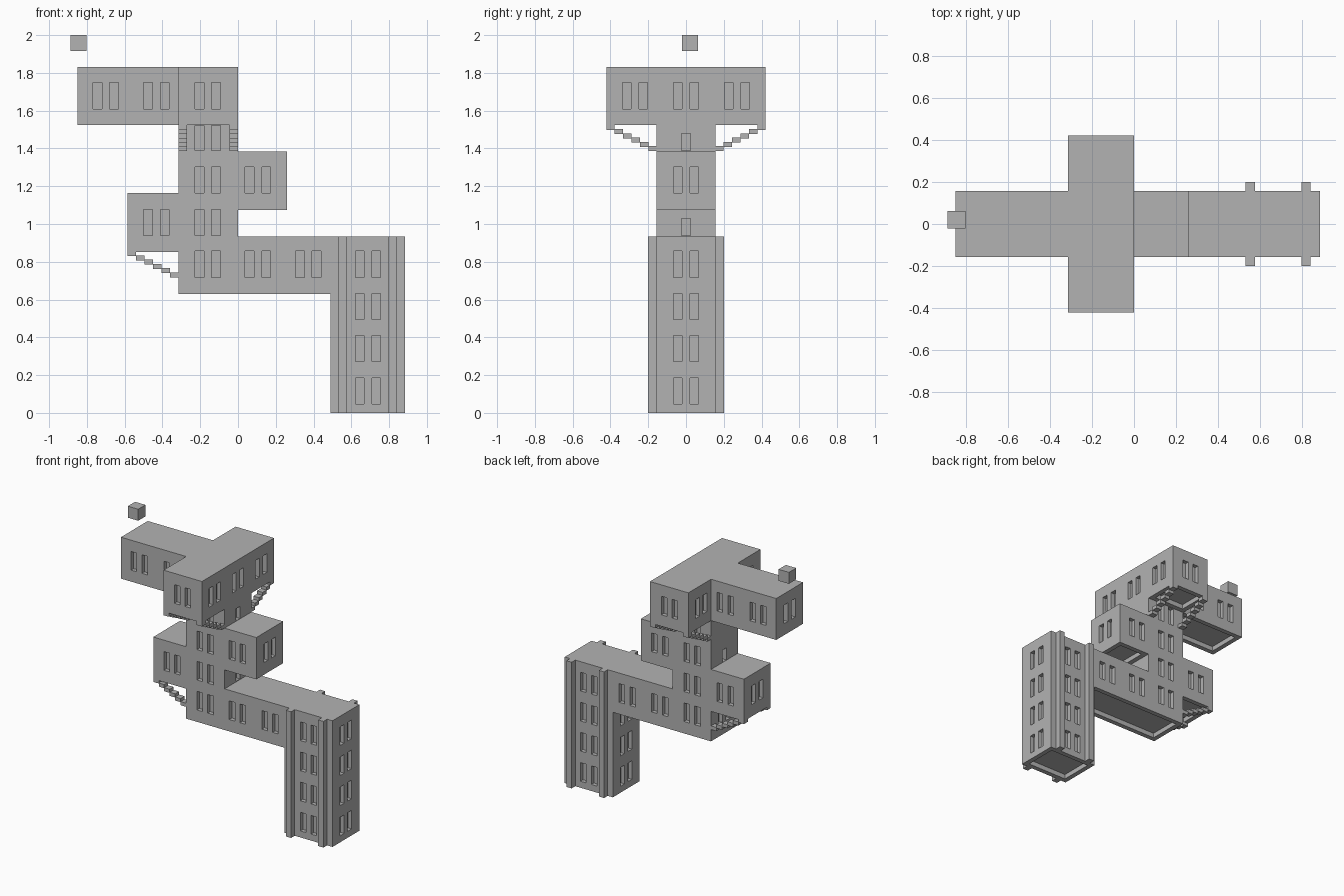
import bpy, bmesh
from mathutils import Matrix, Vector

if "Cube" in bpy.data.objects:
    bpy.data.objects.remove(bpy.data.objects["Cube"], do_unlink=True)

stone = bpy.data.materials.new("plain grey stone")
stone.use_nodes = True
GREY = (0.45, 0.45, 0.45, 1)
stone.diffuse_color = GREY
stone.node_tree.nodes["Principled BSDF"].inputs["Base Color"].default_value = GREY

HALF = 0.157        # half depth of the main wings
DEPTH = 0.03        # depth of window and door niches
WIN_W, WIN_H, GAP = 0.046, 0.138, 0.044


def make(name, boxes):
    """One mesh object from (x0, x1, y0, y1, z0, z1) boxes."""
    bm = bmesh.new()
    for x0, x1, y0, y1, z0, z1 in boxes:
        mid = Vector((x0 + x1, y0 + y1, z0 + z1)) / 2
        size = Matrix.Diagonal((x1 - x0, y1 - y0, z1 - z0, 1))
        bmesh.ops.create_cube(bm, size=1, matrix=Matrix.Translation(mid) @ size)
    mesh = bpy.data.meshes.new(name)
    bm.to_mesh(mesh)
    bm.free()
    mesh.materials.append(stone)
    obj = bpy.data.objects.new(name, mesh)
    bpy.context.collection.objects.link(obj)
    return obj


def niche(face, wall, along, z, width=WIN_W, height=WIN_H):
    """Cutter box pushed into the wall on the face 'x+', 'x-', 'y+' or 'y-'."""
    sign = 1 if face[1] == "+" else -1
    across = sorted((wall - sign * DEPTH, wall + sign * 0.02))
    run = [along - width / 2, along + width / 2]
    xy = across + run if face[0] == "x" else run + across
    return (*xy, z, z + height)


def pair(face, wall, along, z, height=WIN_H):
    return [niche(face, wall, along + s * GAP, z, height=height) for s in (-1, 1)]


def both(wall, along, z, height=WIN_H):
    """Window pairs on the front and the back."""
    return pair("y-", -wall, along, z, height) + pair("y+", wall, along, z, height)


def door(face, wall, z):
    return [niche(face, wall, 0, z, height=0.09)]


def hollow(x0, x1, y0, y1, z, rim=0.035, deep=0.035):
    """Recess under an overhanging floor."""
    return [(x0 + rim, x1 - rim, y0 + rim, y1 - rim, z - 0.02, z + deep)]


def carve(name, box, cuts):
    obj = make(name, [box])
    cutter = make(name + "_cutter", cuts)
    cutter.hide_render = True
    mod = obj.modifiers.new("niches", "BOOLEAN")
    mod.operation, mod.solver, mod.object = "DIFFERENCE", "EXACT", cutter
    bpy.context.view_layer.update()
    graph = bpy.context.evaluated_depsgraph_get()
    carved = bpy.data.meshes.new_from_object(obj.evaluated_get(graph))
    obj.modifiers.clear()
    obj.data = carved
    bpy.data.objects.remove(cutter, do_unlink=True)
    return obj


# Storey levels of the windows
FLOORS = [0.048, 0.272, 0.495, 0.718, 0.94, 1.165]
L, R = -0.315, 0.0          # sides of the central core

# Tall tower with four storeys
cuts = hollow(0.49, 0.885, -HALF, HALF, 0)
for z in FLOORS[:4]:
    cuts += both(HALF, 0.688, z) + pair("x+", 0.885, 0, z)
for z in FLOORS[:3]:
    cuts += pair("x-", 0.49, 0, z)
carve("tower", (0.49, 0.885, -HALF, HALF, 0, 0.935), cuts)

# Pilasters on the tower's front and back
for side, y0 in (("front", -0.2), ("back", HALF)):
    make("tower_pilasters_" + side,
         [(x, x + 0.043, y0, y0 + 0.043, 0, 0.935) for x in (0.532, 0.798)])

# Long gallery bridging tower and core
cuts = hollow(L, 0.49, -HALF, HALF, 0.63) + pair("x-", L, 0, FLOORS[3], 0.12)
for x in (-0.16, 0.105, 0.372):
    cuts += both(HALF, x, FLOORS[3])
carve("gallery", (L, 0.49, -HALF, HALF, 0.63, 0.935), cuts)

# Central core with doors onto the roofs
cuts = door("x+", R, 0.94) + door("x+", R, 1.388) + door("x-", L, 1.165)
cuts += both(HALF, -0.16, FLOORS[4]) + both(HALF, -0.16, FLOORS[5])
cuts += both(HALF, -0.16, 1.388, 0.134)
carve("core", (L, R, -HALF, HALF, 0.935, 1.525), cuts)

# Side rooms hanging off the core
cuts = hollow(-0.585, L, -HALF, HALF, 0.852)
cuts += both(HALF, -0.432, FLOORS[4]) + pair("x-", -0.585, 0, FLOORS[4])
carve("right_room", (-0.585, L, -HALF, HALF, 0.852, 1.163), cuts)

cuts = hollow(R, 0.26, -HALF, HALF, 1.075)
cuts += both(HALF, 0.105, FLOORS[5]) + pair("x+", 0.26, 0, FLOORS[5])
carve("left_room", (R, 0.26, -HALF, HALF, 1.075, 1.385), cuts)

# Top storey: T-shaped hall
TOP, WING = 1.61, 0.422
cuts = hollow(-0.85, L, -HALF, HALF, 1.525) + pair("x-", -0.85, 0, TOP)
for x in (-0.7, -0.432):
    cuts += both(HALF, x, TOP)
carve("top_hall", (-0.85, L, -HALF, HALF, 1.525, 1.832), cuts)

cuts = hollow(L, R, HALF, WING, 1.525) + hollow(L, R, -WING, -HALF, 1.525)
cuts += both(WING, -0.16, TOP)
for y in (-0.27, 0, 0.27):
    cuts += pair("x+", R, y, TOP)
    if y:
        cuts += pair("x-", L, y, TOP)
carve("cross_hall", (L, R, -WING, WING, 1.525, 1.832), cuts)

# Open stair flights along the edges under the overhangs
STEPS, TREAD, DROP, STRIP = 6, 0.0445, 0.0225, 0.045
for side, s in (("front", -1), ("back", 1)):
    steps = []
    for i in range(STEPS):
        y0, y1 = sorted((s * (WING - i * TREAD), s * (WING - (i + 1) * TREAD)))
        z = 1.498 - i * DROP
        steps += [(x, x + STRIP, y0, y1, z, z + 0.027) for x in (L, R - STRIP)]
    make("cross_hall_stairs_" + side, steps)

steps = []
for i in range(STEPS):
    x, z = -0.585 + i * 0.045, 0.83 - i * DROP
    top = z + (0.022 if i == 0 else 0.027)
    steps += [(x, x + 0.045, y, y + STRIP, z, top) for y in (-HALF, HALF - STRIP)]
make("right_room_stairs", steps)

# Floating block
make("floating_block", [(-0.888, -0.803, -0.022, 0.063, 1.915, 2.0)])
